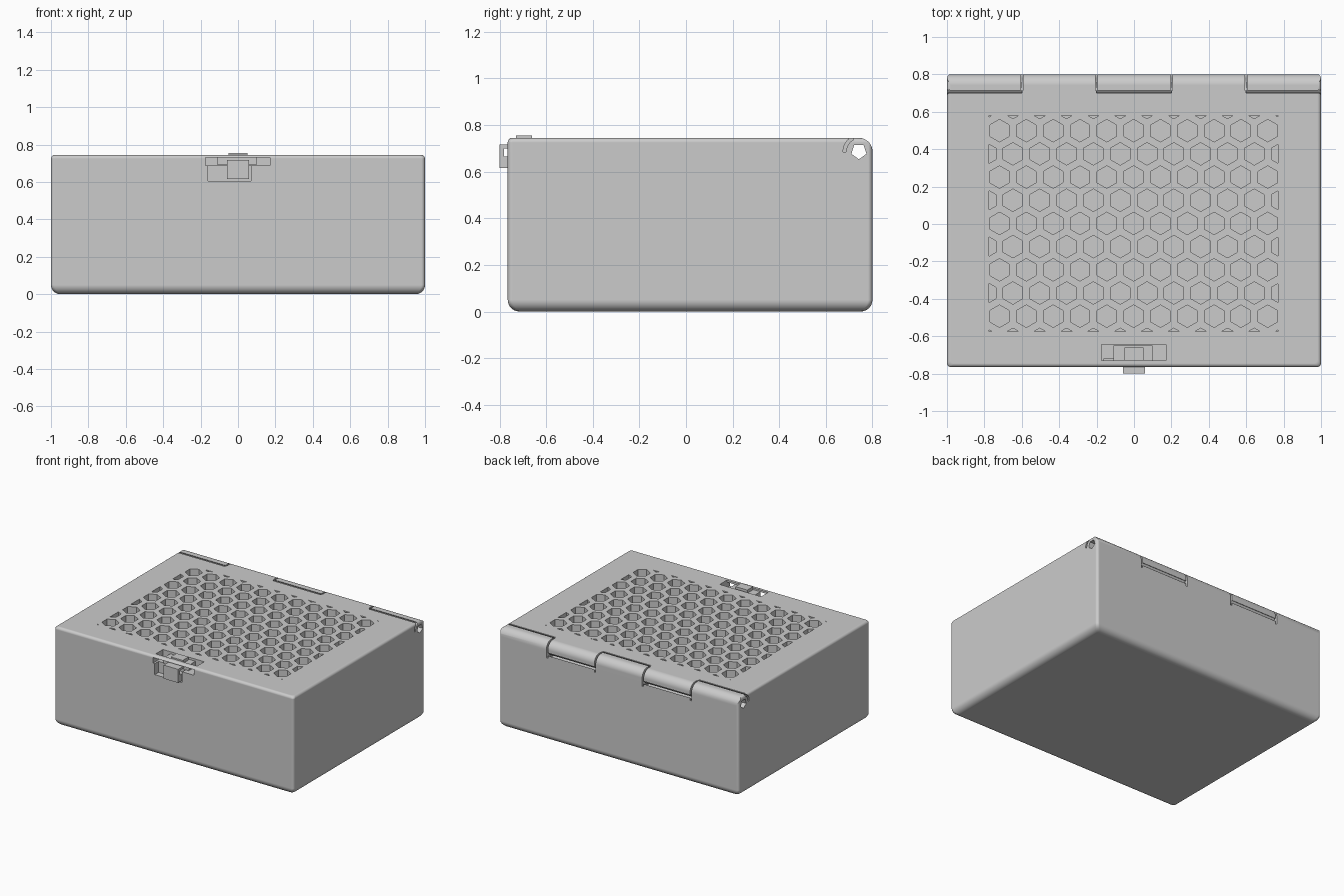
import bpy, bmesh, math
from mathutils import Vector

if "Cube" in bpy.data.objects:
    bpy.data.objects.remove(bpy.data.objects["Cube"])

grey = bpy.data.materials.new("plain_grey")
grey.diffuse_color = (0.6, 0.6, 0.6, 1)
grey.use_nodes = True
grey.node_tree.nodes["Principled BSDF"].inputs["Base Color"].default_value = grey.diffuse_color

X, Y0, Y1, H = 1.0, -0.765, 0.80, 0.745      # outer box
HY, HZ, HR = 0.742, 0.687, 0.058             # hinge axis and barrel radius


def finish(bm, name):
    bmesh.ops.recalc_face_normals(bm, faces=bm.faces)
    me = bpy.data.meshes.new(name)
    bm.to_mesh(me)
    bm.free()
    me.materials.append(grey)
    ob = bpy.data.objects.new(name, me)
    bpy.context.collection.objects.link(ob)
    return ob


def loft(bm, rings):
    vs = [[bm.verts.new(p) for p in r] for r in rings]
    n = len(vs[0])
    for a, b in zip(vs, vs[1:]):
        for i in range(n):
            bm.faces.new((a[i], a[(i + 1) % n], b[(i + 1) % n], b[i]))
    bm.faces.new(vs[0][::-1])
    bm.faces.new(vs[-1])


def prism(bm, pts, axis, lo, hi):
    """Extrude a 2D outline: axis 'x' takes (y, z) points, 'z' takes (x, y)."""
    at = (lambda p, t: (t, p[0], p[1])) if axis == 'x' else (lambda p, t: (p[0], p[1], t))
    loft(bm, [[at(p, lo) for p in pts], [at(p, hi) for p in pts]])


def block(bm, x0, x1, y0, y1, z0, z1):
    prism(bm, [(x0, y0), (x1, y0), (x1, y1), (x0, y1)], 'z', z0, z1)


def arc(r, a0, a1, n):
    return [(HY + r * math.cos(math.radians(a0 + (a1 - a0) * i / n)),
             HZ + r * math.sin(math.radians(a0 + (a1 - a0) * i / n))) for i in range(n + 1)]


def cut(ob, build):
    bm = bmesh.new()
    build(bm)
    c = finish(bm, "cutter")
    c.hide_render = True
    m = ob.modifiers.new("cut", 'BOOLEAN')
    m.operation, m.solver, m.object = 'DIFFERENCE', 'EXACT', c
    bpy.context.view_layer.objects.active = ob
    bpy.ops.object.modifier_apply(modifier=m.name)
    bpy.data.objects.remove(c)


def smooth(ob):
    bpy.ops.object.select_all(action='DESELECT')
    ob.select_set(True)
    bpy.context.view_layer.objects.active = ob
    bpy.ops.object.shade_smooth_by_angle(angle=math.radians(30))
    w = ob.modifiers.new("flat_panels", 'WEIGHTED_NORMAL')
    w.keep_sharp = True


# Rounded outer body
def ring(inset, z, r=0.02, n=5):
    x, a, b = X - inset, Y0 + inset, Y1 - inset
    out = []
    for k, (cx, cy) in enumerate([(x - r, b - r), (r - x, b - r), (r - x, a + r), (x - r, a + r)]):
        for i in range(n + 1):
            t = math.pi / 2 * (k + i / n)
            out.append((cx + r * math.cos(t), cy + r * math.sin(t), z))
    return out


def edge(R, n=6):
    return [(R - R * math.sin(math.pi / 2 * i / n), R - R * math.cos(math.pi / 2 * i / n))
            for i in range(n + 1)]


bm = bmesh.new()
loft(bm, [ring(i, z) for i, z in edge(0.05)] + [ring(i, H - z) for i, z in reversed(edge(0.02))])
box = finish(bm, "hinged_box_with_lid")

# Hollow inside
cut(box, lambda bm: block(bm, -0.94, 0.94, -0.705, 0.63, 0.06, 0.685))

# Rounded back edge of the hinge barrel
cut(box, lambda bm: prism(bm, arc(HR, 90, 0, 10) + [(0.9, HZ), (0.9, 0.9), (HY, 0.9)],
                          'x', -1.1, 1.1))


# Clearance around knuckles: above the box knuckles, below the lid knuckles
def clearances(bm):
    upper = arc(0.068, 182, 80, 12) + arc(0.054, 80, 182, 12)
    lower = arc(0.072, 200, 340, 12) + arc(0.054, 340, 200, 12)
    for a, b in ((-1.1, -0.6), (-0.2, 0.2), (0.6, 1.1)):
        prism(bm, [p if p[1] < 0.742 else (p[0] - 0.02, 0.80) for p in arc(0.068, 182, 120, 8)]
              + arc(0.0545, 115, 182, 8), 'x', a, b)
    for a, b in ((-0.6, -0.2), (0.2, 0.6)):
        prism(bm, lower, 'x', a, b)


cut(box, clearances)


# Thin gaps between knuckles
def gaps(bm):
    for x in (-0.6, -0.2, 0.2, 0.6):
        block(bm, x - 0.006, x + 0.006, 0.715, 0.85, 0.625, 0.8)


cut(box, gaps)

# Five-sided hinge pin hole
cut(box, lambda bm: prism(bm, arc(0.034, -90, 198, 4), 'x', -1.1, 1.1))


# Honeycomb vents, trimmed to a rectangle
def clip(pts, axis, lim, sign):
    out = []
    for p, q in zip(pts, pts[1:] + pts[:1]):
        dp, dq = sign * (lim - p[axis]), sign * (lim - q[axis])
        if dp >= 0:
            out.append(p)
        if dp * dq < 0:
            out.append(p.lerp(q, dp / (dp - dq)))
    return out


def honeycomb(bm):
    for row in range(-5, 6):
        for k in range(-6, 6):
            cx = 0.1434 * (k + (0.5 if row % 2 else 0)) - 0.002
            pts = [Vector((cx + 0.06 * math.sin(math.pi / 3 * i),
                           0.124 * row + 0.003 + 0.06 * math.cos(math.pi / 3 * i))) for i in range(6)]
            for axis, lim, s in ((0, 0.77, 1), (0, -0.775, -1), (1, 0.58, 1), (1, -0.574, -1)):
                pts = clip(pts, axis, lim, s) if pts else pts
            if len(pts) > 2:
                prism(bm, pts, 'z', 0.66, 0.8)


cut(box, honeycomb)

# Latch openings: slot across the front and lid, and the pocket below it
cut(box, lambda bm: block(bm, -0.175, 0.17, -0.80, -0.645, 0.688, 0.73))
cut(box, lambda bm: block(bm, -0.175, 0.17, -0.73, -0.645, 0.70, 0.80))
cut(box, lambda bm: block(bm, -0.16, 0.07, -0.80, -0.72, 0.605, 0.70))
smooth(box)

# Sliding latch: carriage, thumb grip, stem and hooked front tab
bm = bmesh.new()
block(bm, -0.11, 0.10, -0.73, -0.65, 0.69, 0.732)
block(bm, -0.05, 0.05, -0.73, -0.66, 0.73, 0.755)
finish(bm, "latch_slider")
bm = bmesh.new()
block(bm, -0.06, 0.06, -0.80, -0.78, 0.615, 0.717)
block(bm, -0.06, 0.06, -0.781, -0.722, 0.615, 0.665)
block(bm, -0.06, 0.06, -0.781, -0.725, 0.70, 0.717)
finish(bm, "latch_tab")
